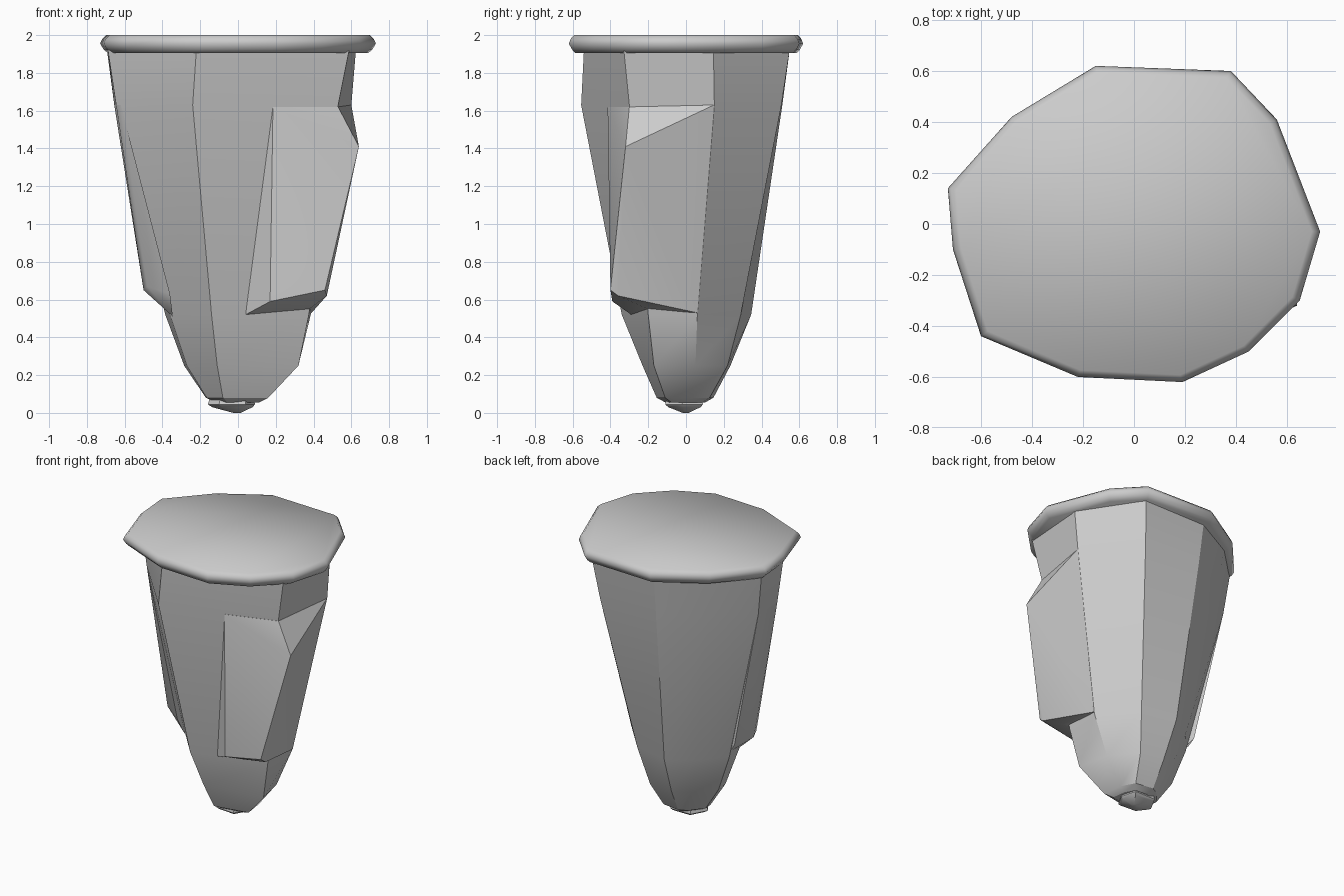
import bpy, bmesh
from math import radians


def finish(name, bm, angle):
    bmesh.ops.recalc_face_normals(bm, faces=bm.faces)
    mesh = bpy.data.meshes.new(name)
    bm.to_mesh(mesh)
    bm.free()
    ob = bpy.data.objects.new(name, mesh)
    bpy.context.collection.objects.link(ob)
    bpy.ops.object.select_all(action='DESELECT')
    ob.select_set(True)
    bpy.context.view_layer.objects.active = ob
    bpy.ops.object.shade_smooth_by_angle(angle=radians(angle))
    return ob


def loft(name, sections, angle):
    """Skin a stack of (height, outline) sections and cap both ends."""
    bm = bmesh.new()
    rings = [[bm.verts.new((x, y, z)) for x, y in outline] for z, outline in sections]
    n = len(rings[0])
    for a, b in zip(rings, rings[1:]):
        for i in range(n):
            j = (i + 1) % n
            bm.faces.new((a[i], a[j], b[j], b[i]))
    bm.faces.new(rings[0])
    bm.faces.new(rings[-1])
    return finish(name, bm, angle)


def scaled(outline, s):
    return [(x * s, y * s) for x, y in outline]


def shard(name, points, angle):
    """Convex chunk of shell laid over the body."""
    bm = bmesh.new()
    for p in points:
        bm.verts.new(p)
    res = bmesh.ops.convex_hull(bm, input=bm.verts[:])
    junk = [g for g in res["geom_interior"] if isinstance(g, bmesh.types.BMVert)]
    bmesh.ops.delete(bm, geom=junk, context='VERTS')
    return finish(name, bm, angle)


# Thick rim with a flat lid
rim = [(-0.15, 0.62), (-0.48, 0.42), (-0.73, 0.14), (-0.71, -0.10),
       (-0.60, -0.44), (-0.22, -0.60), (0.19, -0.62), (0.45, -0.50),
       (0.65, -0.30), (0.73, -0.03), (0.56, 0.41), (0.38, 0.60)]
loft("rim_lid", [(z, scaled(rim, s)) for z, s in
                 [(1.905, 0.945), (1.925, 0.975), (1.955, 1.0),
                  (1.98, 0.985), (2.0, 0.955)]], 60)

# Faceted tapering body
top = [(-0.13, 0.55), (-0.45, 0.38), (-0.695, 0.14), (-0.69, -0.11),
       (-0.22, -0.54), (0.59, -0.33), (0.625, 0.145), (0.36, 0.55)]
shoulder = [(-0.12, 0.51), (-0.41, 0.34), (-0.655, 0.12), (-0.645, -0.11),
            (-0.24, -0.555), (0.53, -0.30), (0.60, 0.15), (0.325, 0.505)]
waist = [(-0.07, 0.345), (-0.24, 0.23), (-0.385, 0.06), (-0.36, -0.09),
         (-0.14, -0.34), (0.375, -0.20), (0.385, 0.06), (0.18, 0.29)]
ankle = [(-0.05, 0.235), (-0.16, 0.17), (-0.285, 0.04), (-0.27, -0.06),
         (-0.11, -0.23), (0.32, -0.17), (0.27, 0.05), (0.13, 0.22)]
toe = [(-0.04, 0.145), (-0.10, 0.11), (-0.17, 0.02), (-0.165, -0.04),
       (-0.08, -0.155), (0.16, -0.11), (0.14, 0.03), (0.09, 0.125)]
loft("body", [(0.055, scaled(toe, 0.7)), (0.08, toe), (0.25, ankle),
              (0.52, waist), (1.63, shoulder), (1.93, top)], 28)

# Blunt foot under the body
foot = [(-0.16, -0.02), (-0.10, -0.10), (0.04, -0.11), (0.09, -0.02),
        (0.06, 0.09), (-0.10, 0.09)]
loft("foot_tip", [(z, scaled(foot, s)) for z, s in
                  [(0.0, 0.15), (0.03, 0.85), (0.045, 1.0), (0.07, 0.95)]], 30)

# Shell shard wrapping the front right corner
shard("right_shard", [
    (0.185, -0.415, 1.62), (0.17, -0.39, 0.59), (0.04, -0.29, 0.52),
    (0.46, -0.40, 0.65), (0.47, -0.36, 0.62), (0.64, -0.32, 1.41),
    (0.53, -0.30, 1.62), (0.60, 0.148, 1.63), (0.39, 0.06, 0.53),
    (0.37, -0.19, 0.545)], 30)

# Shallow shell shard on the front left corner
shard("left_shard", [
    (-0.62, -0.14, 1.63), (-0.36, -0.17, 0.63), (-0.345, -0.11, 0.51),
    (-0.48, -0.11, 0.67), (-0.50, -0.05, 0.65), (-0.44, 0.08, 0.63),
    (-0.655, 0.12, 1.63), (-0.645, -0.11, 1.63), (-0.38, 0.05, 0.55)], 30)
